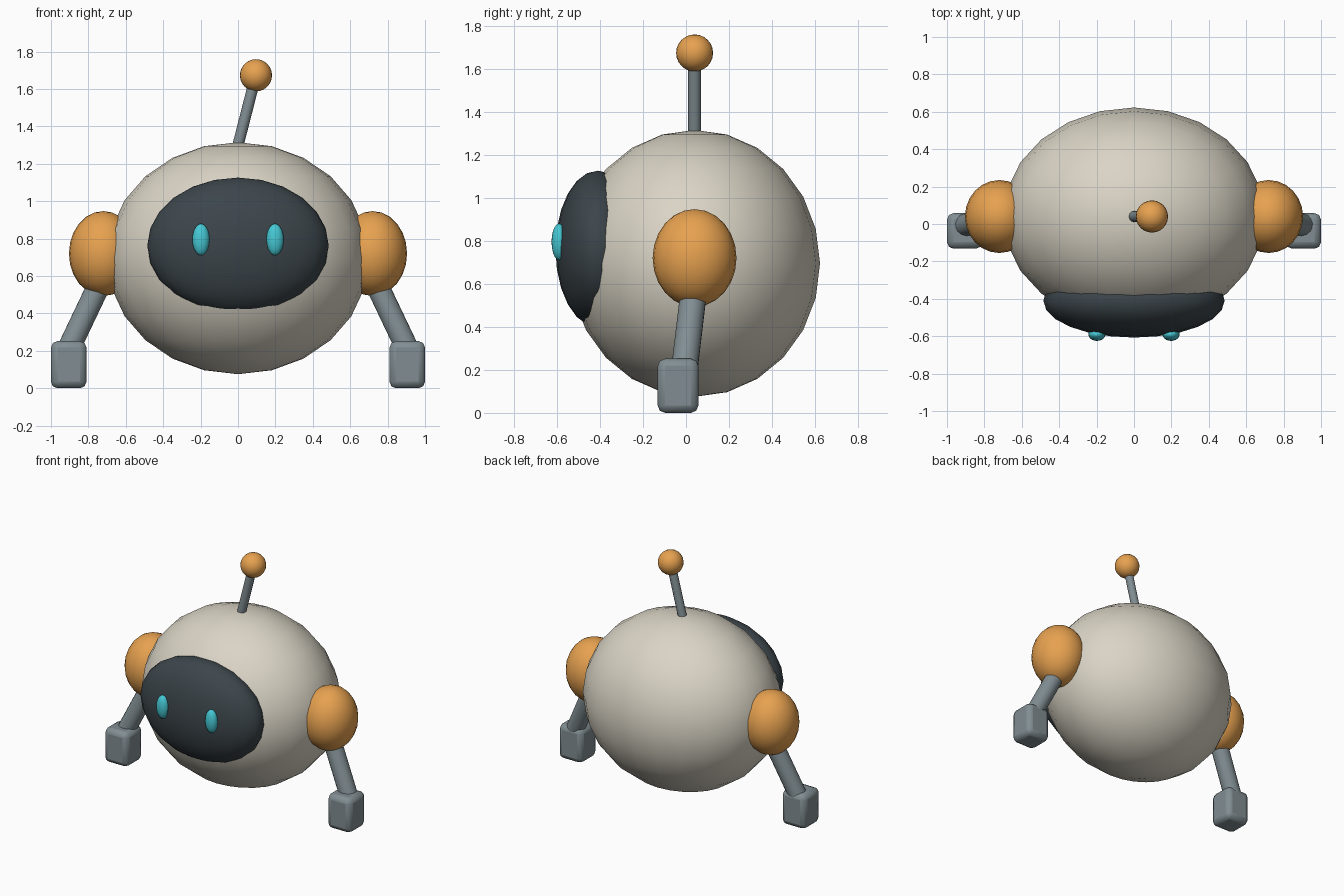
import bpy
from mathutils import Vector

if "Cube" in bpy.data.objects:
    bpy.data.objects.remove(bpy.data.objects["Cube"])


def paint(name, rgb):
    m = bpy.data.materials.new(name)
    m.diffuse_color = (*rgb, 1)
    m.use_nodes = True
    m.node_tree.nodes["Principled BSDF"].inputs["Base Color"].default_value = m.diffuse_color
    return m


CREAM = paint("cream", (0.70, 0.66, 0.56))
DARK = paint("dark", (0.045, 0.06, 0.07))
ORANGE = paint("orange", (0.80, 0.36, 0.08))
TEAL = paint("teal", (0.06, 0.58, 0.66))
STEEL = paint("steel", (0.22, 0.27, 0.29))


def finish(name, mat, angle=0.7):
    ob = bpy.context.object
    ob.name = name
    ob.data.materials.append(mat)
    bpy.ops.object.shade_smooth_by_angle(angle=angle)
    return ob


def ellipsoid(name, loc, radii, mat, seg=24, rings=12):
    bpy.ops.mesh.primitive_uv_sphere_add(segments=seg, ring_count=rings, radius=1, location=loc)
    bpy.context.object.scale = radii
    bpy.ops.object.transform_apply(location=False, rotation=False, scale=True)
    return finish(name, mat, 1.2)


def rod(name, a, b, r, mat, sides=16):
    a, b = Vector(a), Vector(b)
    bpy.ops.mesh.primitive_cylinder_add(vertices=sides, radius=r, depth=(b - a).length, location=(a + b) / 2)
    bpy.context.object.rotation_euler = (b - a).to_track_quat('Z', 'Y').to_euler()
    return finish(name, mat)


def block(name, loc, size, mat):
    bpy.ops.mesh.primitive_cube_add(size=1, location=loc)
    ob = bpy.context.object
    ob.scale = size
    bpy.ops.object.transform_apply(location=False, rotation=False, scale=True)
    bev = ob.modifiers.new("bevel", 'BEVEL')
    bev.width = 0.035
    bev.segments = 2
    return finish(name, mat, 0.5)


# Round body and dark face screen
ellipsoid("body", (0, 0.04, 0.695), (0.70, 0.583, 0.62), CREAM)
ellipsoid("face_screen", (0, -0.41, 0.762), (0.485, 0.197, 0.364), DARK)

# Antenna
rod("antenna_rod", (-0.01, 0.04, 1.26), (0.09, 0.04, 1.65), 0.03, STEEL, 12)
ellipsoid("antenna_ball", (0.096, 0.04, 1.673), (0.086, 0.086, 0.086), ORANGE)

# Mirrored eyes, shoulders, arms and hands
for s, side in ((1, "right"), (-1, "left")):
    ellipsoid(f"eye_{side}", (s * 0.198, -0.59, 0.795), (0.046, 0.035, 0.085), TEAL, 20, 10)
    ellipsoid(f"shoulder_{side}", (s * 0.72, 0.04, 0.72), (0.184, 0.195, 0.227), ORANGE)
    rod(f"arm_{side}", (s * 0.72, 0.04, 0.60), (s * 0.92, -0.01, 0.18), 0.062, STEEL)
    block(f"hand_{side}", (s * 0.905, -0.037, 0.126), (0.19, 0.19, 0.252), STEEL)
